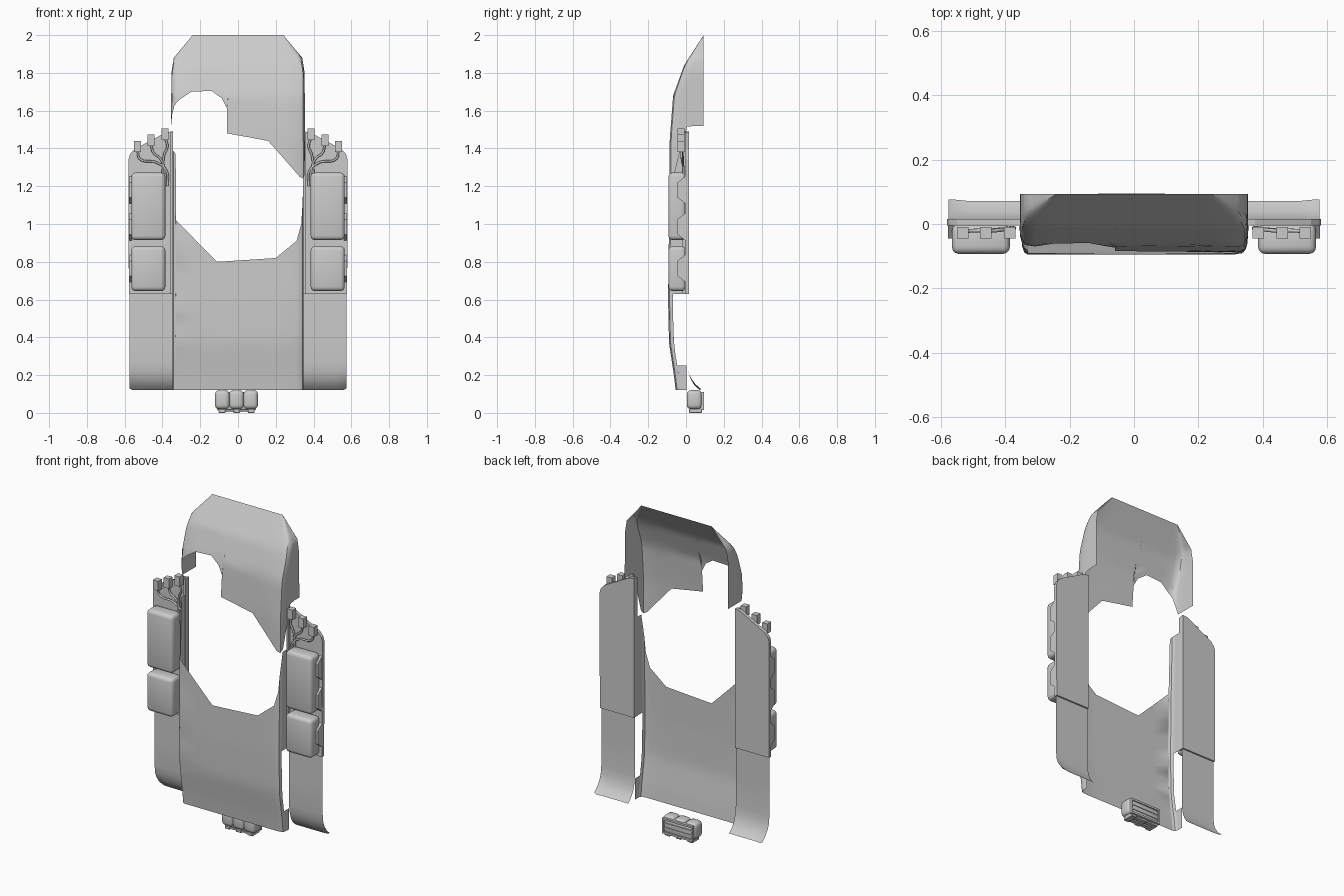
import bpy, bmesh, math
from mathutils import Vector

if "Cube" in bpy.data.objects:
    bpy.data.objects.remove(bpy.data.objects["Cube"])


def lerp_table(table, v):
    # piecewise linear lookup in an ascending table
    if v <= table[0][0]:
        return table[0][1]
    for (a, p), (b, q) in zip(table, table[1:]):
        if v <= b:
            return p + (q - p) * (v - a) / (b - a)
    return table[-1][1]


def finish(bm, name, smooth=35):
    bmesh.ops.recalc_face_normals(bm, faces=bm.faces)
    me = bpy.data.meshes.new(name)
    bm.to_mesh(me)
    bm.free()
    ob = bpy.data.objects.new(name, me)
    bpy.context.collection.objects.link(ob)
    if smooth:
        bpy.ops.object.select_all(action='DESELECT')
        ob.select_set(True)
        bpy.context.view_layer.objects.active = ob
        bpy.ops.object.shade_smooth_by_angle(angle=math.radians(smooth))
    return ob


def sheet(name, rows):
    bm = bmesh.new()
    vs = [[bm.verts.new(p) for p in r] for r in rows]
    for a, b in zip(vs, vs[1:]):
        for i in range(len(a) - 1):
            bm.faces.new((a[i], a[i + 1], b[i + 1], b[i]))
    return finish(bm, name)


def box(name, lo, hi, bevel=0.0, segs=3):
    bm = bmesh.new()
    bmesh.ops.create_cube(bm, size=1)
    lo, hi = Vector(lo), Vector(hi)
    for v in bm.verts:
        v.co = Vector(((lo[i] + hi[i]) / 2 + v.co[i] * abs(hi[i] - lo[i]) for i in range(3)))
    if bevel:
        bmesh.ops.bevel(bm, geom=bm.edges[:], offset=bevel, segments=segs,
                        affect='EDGES', profile=0.5)
    return finish(bm, name)


def prism(name, ring, shift):
    # closed outline pushed along a vector
    bm = bmesh.new()
    f = bm.faces.new([bm.verts.new(p) for p in ring])
    ext = bmesh.ops.extrude_face_region(bm, geom=[f])
    bmesh.ops.translate(bm, vec=shift,
                        verts=[v for v in ext['geom'] if isinstance(v, bmesh.types.BMVert)])
    return finish(bm, name, 0)


def tube(name, pts, r):
    cu = bpy.data.curves.new(name, 'CURVE')
    cu.dimensions = '3D'
    cu.bevel_depth, cu.bevel_resolution, cu.resolution_u = r, 2, 6
    sp = cu.splines.new('BEZIER')
    sp.bezier_points.add(len(pts) - 1)
    for bp, p in zip(sp.bezier_points, pts):
        bp.co = p
        bp.handle_left_type = bp.handle_right_type = 'AUTO'
    ob = bpy.data.objects.new(name, cu)
    bpy.context.collection.objects.link(ob)


# upper shell: U-shaped section, leaning back to a straight top edge
width = [(1.24, .355), (1.8, .353), (1.88, .34), (2.0, .24)]
front = [(1.24, -.088), (1.45, -.086), (1.68, -.068), (1.84, -.01), (2.0, .093)]
BACK = .093
columns = [  # x share, depth share, lower edge
    (-1, 0, 1.52), (-1, .4, 1.52), (-1, .75, 1.52), (-.985, .88, 1.58), (-.95, .96, 1.63),
    (-.87, 1, 1.66), (-.70, 1, 1.70), (-.40, 1, 1.705), (-.24, 1, 1.665), (-.15, 1, 1.60),
    (-.165, 1, 1.48), (.15, 1, 1.46), (.45, 1, 1.44), (.70, 1, 1.34), (.92, 1, 1.25),
    (.975, .96, 1.24), (.99, .86, 1.26), (1, .7, 1.38), (1, .5, 1.515), (1, .25, 1.52), (1, 0, 1.52)]
rows = []
for k in range(21):
    row = []
    for fx, fy, lo in columns:
        z = lo + (2 - lo) * k / 20
        yf = lerp_table(front, z)
        row.append((fx * lerp_table(width, z), BACK + (yf - BACK) * fy, z))
    rows.append(row)
sheet("upper_shell", rows)

# lower shell with the angular opening above it
lower_y = [(.12, -.055), (.2, -.064), (.37, -.09), (.6, -.095), (1.0, -.09), (1.4, -.08)]
columns = [  # x, setback at the rounded sides, upper edge
    (-.347, .025, 1.39), (-.341, .007, 1.385), (-.33, 0, 1.37), (-.328, 0, 1.02),
    (-.22, 0, .91), (-.11, 0, .80), (.05, 0, .81), (.2, 0, .82), (.31, 0, .91),
    (.335, .004, 1.0), (.341, .008, 1.1), (.347, .025, 1.24)]
rows = []
for k in range(17):
    row = []
    for x, back, hi in columns:
        z = .12 + (hi - .12) * k / 16
        row.append((x, lerp_table(lower_y, z) + back, z))
    rows.append(row)
sheet("lower_shell", rows)

for s, side in ((-1, "left"), (1, "right")):
    # side walls of the lower shell, open between hip and waist
    for part, z0, z1 in (("hip_wall", .12, .25), ("waist_wall", .63, 1.39 if s < 0 else 1.24)):
        rows = []
        for k in range(7):
            z = z0 + (z1 - z0) * k / 6
            rows.append([(s * .347, lerp_table(lower_y, z) + .025, z), (s * .347, .003, z)])
        sheet(side + "_" + part, rows)

    # upper backing panel
    outline = [(.345, .63), (.578, .63), (.58, 1.34), (.572, 1.37), (.55, 1.395),
               (.40, 1.475), (.375, 1.487), (.345, 1.49)]
    prism(side + "_back_panel", [(s * x, -.004, z) for x, z in outline], (0, .02, 0))
    # raised inner seam
    box(side + "_seam", (s * .345, -.02, .63), (s * .357, 0, 1.485))

    # lower panel flaring backwards at its hem
    prof = [(.006, .64), (.006, .45), (.006, .27), (.012, .22), (.024, .18), (.045, .145), (.072, .122)]
    cols = [.345, .40, .46, .52, .56, .575]
    sheet(side + "_lower_panel",
          [[(s * x, y + (.004 if x > .55 and z < .15 else 0), z + (.008 if x > .57 and z < .2 else 0))
            for x in cols] for y, z in prof])

    # two pouches and their side tabs
    box(side + "_large_pouch", (s * .385, -.093, .915), (s * .565, 0, 1.272), .022)
    box(side + "_small_pouch", (s * .385, -.093, .645), (s * .565, 0, .882), .022)
    for i, zc in enumerate((.765, .985, 1.18)):
        ring = [(s * .56, y, zc + d) for y, d in ((0, -.075), (-.045, -.04), (-.045, .04), (0, .075))]
        prism(f"{side}_pouch_tab_{i}", ring, (s * .017, 0, 0))

    # cable connectors and cables
    for i, (x, z) in enumerate(((.532, 1.38), (.46, 1.413), (.386, 1.446))):
        box(f"{side}_connector_{i}", (s * (x - .018), -.045, z), (s * (x + .018), -.009, z + .06))
        end = .374 + .01 * i
        tube(f"{side}_cable_{i}",
             [(s * x, -.025, z + .01), (s * (x - .012), -.022, z - .035),
              (s * (end + (x - end) * .35), -.018, 1.325 + .02 * i),
              (s * (end + .004), -.014, 1.28), (s * end, -.012, 1.2)], .006)

# bottom pouch: three rounded lobes on a slotted frame
for i in range(3):
    x = -.083 + .075 * i
    box(f"bottom_pouch_lobe_{i}", (x - .039, .004, .02), (x + .039, .085, .12), .022, 3)
box("bottom_pouch_body", (-.105, .02, .015), (.09, .088, .108), .008, 2)
for z in (.02, .104):
    box("bottom_frame_rail", (-.11, .08, z - .006), (.095, .095, z + .006))
for x in (-.106, .091):
    box("bottom_frame_post", (x - .005, .08, .014), (x + .005, .095, .11))
for z in (.048, .076):
    box("bottom_frame_slat", (-.1, .086, z - .005), (.085, .092, z + .005))
for y in (.03, .065):
    box("bottom_strap", (-.095, y - .012, .006), (.082, y + .012, .016))
for x in (-.085, -.007, .07):
    box("bottom_strap_foot", (x - .018, .015, 0), (x + .018, .085, .02), .003, 1)
